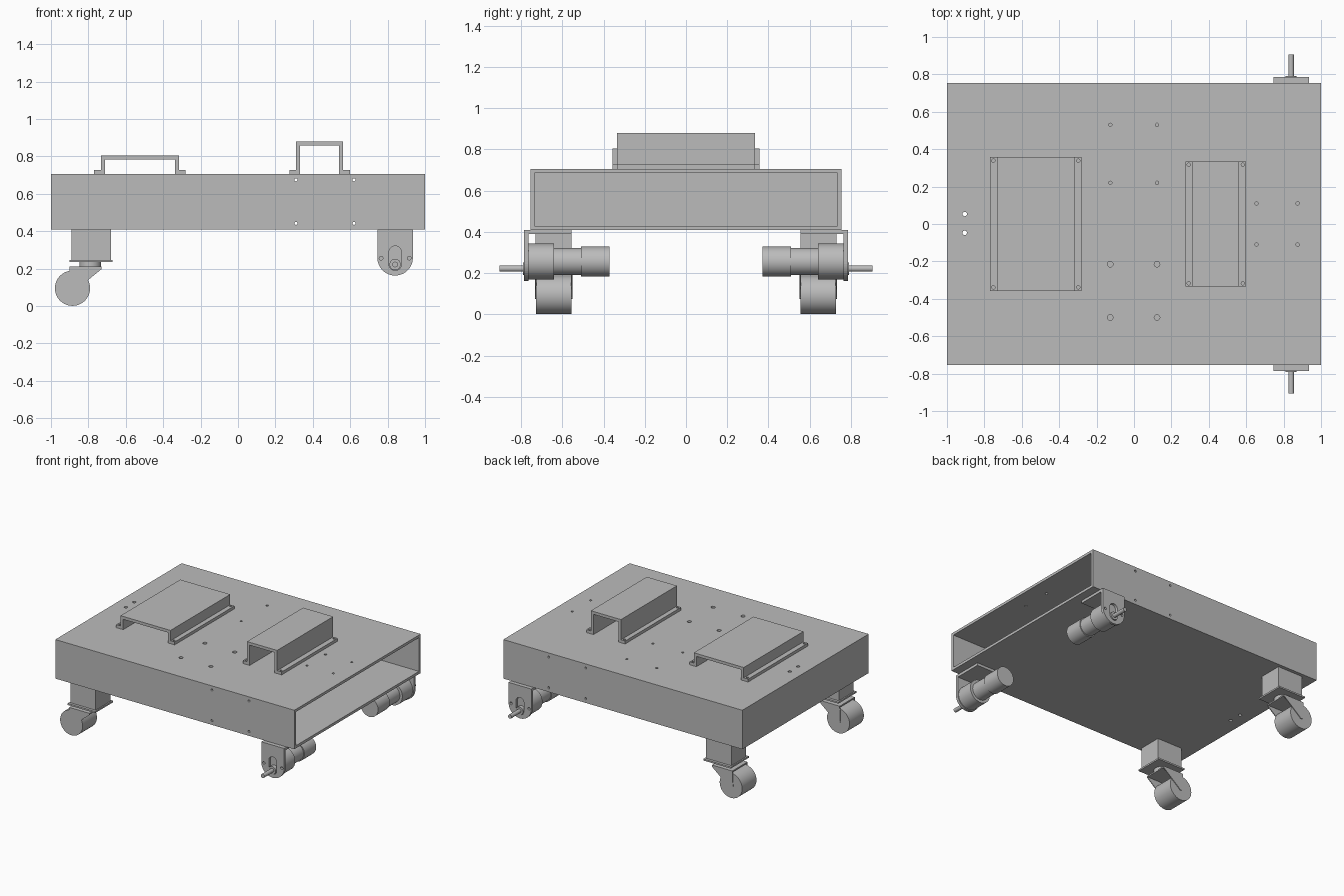
import bpy, bmesh, math
from mathutils import Vector

if "Cube" in bpy.data.objects:
    bpy.data.objects.remove(bpy.data.objects["Cube"])

grey = bpy.data.materials.new("mid grey")
grey.use_nodes = True
COLOUR = (0.5, 0.5, 0.5, 1)
grey.diffuse_color = COLOUR
grey.node_tree.nodes["Principled BSDF"].inputs["Base Color"].default_value = COLOUR


def prism(name, pts, axis, a, b):
    """Extrude a 2D outline along an axis: 'y' outlines are (x, z), 'z' are (x, y)."""
    place = (lambda p, t: (p[0], t, p[1])) if axis == 'y' else (lambda p, t: (p[0], p[1], t))
    bm = bmesh.new()
    lo = [bm.verts.new(place(p, a)) for p in pts]
    hi = [bm.verts.new(place(p, b)) for p in pts]
    bm.faces.new(lo)
    bm.faces.new(hi[::-1])
    for i in range(len(pts)):
        j = (i + 1) % len(pts)
        bm.faces.new((lo[j], lo[i], hi[i], hi[j]))
    bmesh.ops.recalc_face_normals(bm, faces=bm.faces)
    mesh = bpy.data.meshes.new(name)
    bm.to_mesh(mesh)
    bm.free()
    mesh.materials.append(grey)
    ob = bpy.data.objects.new(name, mesh)
    bpy.context.collection.objects.link(ob)
    return ob


def box(name, x0, x1, y0, y1, z0, z1):
    return prism(name, [(x0, y0), (x1, y0), (x1, y1), (x0, y1)], 'z', z0, z1)


def arc(cx, cy, r, a0, a1, n):
    return [(cx + r * math.cos(math.radians(a0 + (a1 - a0) * i / n)),
             cy + r * math.sin(math.radians(a0 + (a1 - a0) * i / n))) for i in range(n + 1)]


def rod(name, cx, cy, r, axis, a, b, n=48):
    return prism(name, arc(cx, cy, r, 0, 360, n)[:-1], axis, a, b)


def select(ob):
    bpy.ops.object.select_all(action='DESELECT')
    ob.select_set(True)
    bpy.context.view_layer.objects.active = ob


def smooth(ob):
    select(ob)
    bpy.ops.object.shade_smooth_by_angle(angle=math.radians(30))
    return ob


def cut(ob, cutters):
    """Subtract the cutters, then discard them."""
    select(ob)
    for c in cutters:
        c.hide_render = True
        m = ob.modifiers.new("cut", 'BOOLEAN')
        m.operation, m.solver, m.object = 'DIFFERENCE', 'EXACT', c
        bpy.ops.object.modifier_apply(modifier=m.name)
        bpy.data.objects.remove(c)


# Chassis: hollow tray, open at the +x end, with drilled holes
body = box("chassis", -1, 1, -0.755, 0.755, 0.41, 0.705)
cutters = [box("cutter", -0.98, 1.1, -0.735, 0.735, 0.43, 0.685)]
top_holes = [(x, y, r) for x in (-0.127, 0.123)
             for y, r in ((0.53, 0.009), (0.22, 0.009), (-0.215, 0.015), (-0.5, 0.015))]
top_holes += [(x, y, 0.009) for x in (0.655, 0.875) for y in (-0.11, 0.11)]
cutters += [rod("cutter", x, y, r, 'z', 0.6, 0.8, 16) for x, y, r in top_holes]
cutters += [rod("cutter", -0.905, y, 0.012, 'z', 0.3, 0.8, 16) for y in (-0.047, 0.053)]
cutters += [rod("cutter", x, z, 0.008, 'y', -0.9, 0.9, 16)
            for x in (0.31, 0.62) for z in (0.442, 0.674)]
cut(body, cutters)


# Hat-shaped brackets on the deck
def hat(name, x0, x1, w0, w1, top, half):
    t, z = 0.022, 0.705
    pts = [(x0, z), (w0 + t, z), (w0 + t, top - t), (w1 - t, top - t), (w1 - t, z), (x1, z),
           (x1, z + t), (w1, z + t), (w1, top), (w0, top), (w0, z + t), (x0, z + t)]
    ob = prism(name, pts, 'y', -half, half)
    cut(ob, [rod("cutter", x, y, 0.009, 'z', 0.6, 0.76, 16)
             for x in (x0 + 0.018, x1 - 0.018) for y in (0.018 - half, half - 0.018)])


hat("low_bracket", -0.77, -0.28, -0.733, -0.315, 0.805, 0.357)
hat("tall_bracket", 0.275, 0.6, 0.31, 0.562, 0.88, 0.335)

for side, s in (("right", -1), ("left", 1)):
    def n(part):
        return side + "_" + part

    def ybox(part, x0, x1, y0, y1, z0, z1):
        return box(n(part), x0, x1, s * y0, s * y1, z0, z1)

    def yrod(part, x, z, r, y0, y1):
        return smooth(rod(n(part), x, z, r, 'y', s * y0, s * y1))

    # Caster: post, plate, swivel, fork and wheel
    ybox("caster_post", -0.89, -0.68, 0.555, 0.73, 0.245, 0.41)
    ybox("caster_plate", -0.9, -0.67, 0.535, 0.75, 0.235, 0.247)
    smooth(rod(n("caster_swivel"), -0.79, s * 0.643, 0.058, 'z', 0.208, 0.236))
    ybox("fork_top", -0.9, -0.73, 0.555, 0.731, 0.2, 0.21)
    fork = [(-0.9, 0.21), (-0.73, 0.21), (-0.73, 0.197), (-0.868, 0.085)]
    fork += arc(-0.885, 0.095, 0.02, -30, -180, 8)
    for tag, y in (("inner", 0.551), ("outer", 0.726)):
        prism(n("fork_arm_" + tag), fork, 'y', s * y, s * (y + 0.006))
    yrod("wheel", -0.885, 0.095, 0.094, 0.556, 0.727)

    # Motor mount: angled plate with rounded foot, slot and screw holes
    mount = [(0.935, 0.41), (0.745, 0.41)] + arc(0.84, 0.258, 0.095, 180, 360, 24)
    plate = prism(n("motor_mount"), mount, 'y', s * 0.765, s * 0.785)
    slot = arc(0.84, 0.288, 0.033, 0, 180, 16) + arc(0.84, 0.223, 0.033, 180, 360, 16)
    cut(plate, [prism("cutter", slot, 'y', s * 0.7, s * 0.9)] +
        [rod("cutter", x, 0.256, 0.01, 'y', s * 0.7, s * 0.9, 16) for x in (0.765, 0.915)])
    ybox("mount_flange", 0.745, 0.935, 0.555, 0.766, 0.39, 0.41)

    # Gear motor with offset output shaft
    yrod("gearbox", 0.84, 0.256, 0.087, 0.64, 0.765)
    yrod("motor_neck", 0.84, 0.256, 0.066, 0.51, 0.64)
    yrod("motor_can", 0.84, 0.256, 0.073, 0.37, 0.51)
    yrod("shaft_boss", 0.84, 0.222, 0.03, 0.765, 0.792)
    yrod("shaft", 0.84, 0.222, 0.015, 0.79, 0.905)
